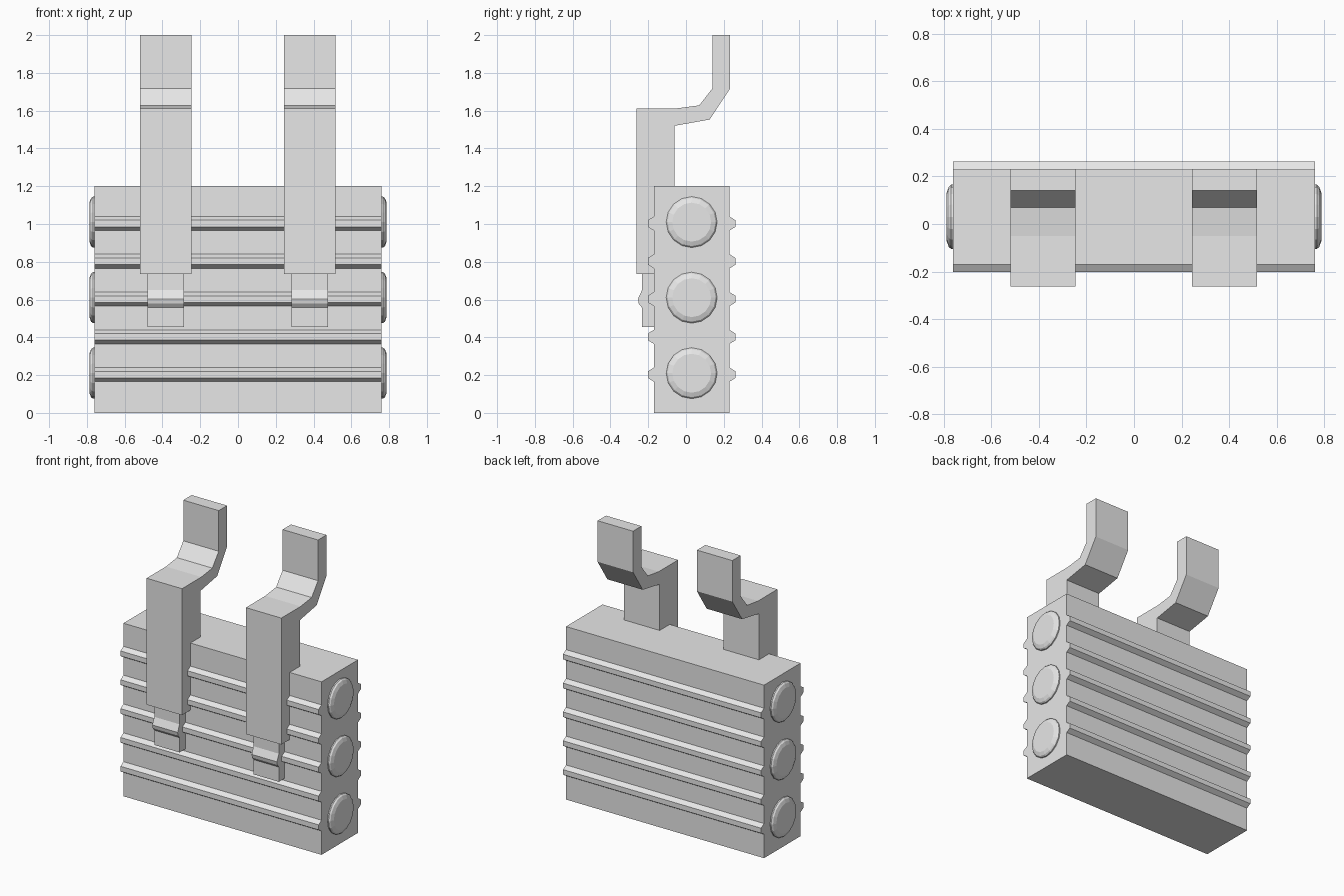
import bpy, bmesh, math

if "Cube" in bpy.data.objects:
    bpy.data.objects.remove(bpy.data.objects["Cube"])

grey = bpy.data.materials.new("light_grey")
grey.diffuse_color = (0.8, 0.8, 0.8, 1)
grey.use_nodes = True
grey.node_tree.nodes["Principled BSDF"].inputs["Base Color"].default_value = grey.diffuse_color


def finish(name, bm):
    bmesh.ops.recalc_face_normals(bm, faces=bm.faces)
    mesh = bpy.data.meshes.new(name)
    bm.to_mesh(mesh)
    bm.free()
    mesh.materials.append(grey)
    obj = bpy.data.objects.new(name, mesh)
    bpy.context.collection.objects.link(obj)
    return obj


def extrude_x(name, profile, x0, x1):
    """Sweep a closed (y, z) profile from x0 to x1."""
    bm = bmesh.new()
    face = bm.faces.new([bm.verts.new((x0, y, z)) for y, z in profile])
    ext = bmesh.ops.extrude_face_region(bm, geom=[face])["geom"]
    verts = [v for v in ext if isinstance(v, bmesh.types.BMVert)]
    bmesh.ops.translate(bm, vec=(x1 - x0, 0, 0), verts=verts)
    return finish(name, bm)


def knob(name, side, z, segments=16):
    """Stepped, bevelled round cap on an end wall."""
    bm = bmesh.new()
    rings = []
    for r, x in [(0.135, 0.75), (0.135, 0.768), (0.127, 0.778), (0.103, 0.787)]:
        rings.append([bm.verts.new((side * x,
                                    0.03 + r * math.cos(2 * math.pi * i / segments),
                                    z + r * math.sin(2 * math.pi * i / segments)))
                      for i in range(segments)])
    for a, b in zip(rings, rings[1:]):
        for i in range(segments):
            j = (i + 1) % segments
            bm.faces.new((a[i], a[j], b[j], b[i]))
    bm.faces.new(rings[0])
    bm.faces.new(rings[-1])
    return finish(name, bm)


# Main body with horizontal ribs on front and back
FRONT, BACK, RIB = -0.17, 0.23, 0.032
rib_steps = [(0, -0.035), (RIB, -0.015), (RIB, 0.02), (0, 0.04)]
back_edge = [(BACK + d, 0.2 * k + h) for k in range(1, 6) for d, h in rib_steps]
front_edge = [(FRONT - d, 0.2 * k + h) for k in range(1, 6) for d, h in rib_steps]
body = ([(FRONT, 0), (BACK, 0)] + back_edge + [(BACK, 1.2), (FRONT, 1.2)]
        + front_edge[::-1])
extrude_x("ribbed_body", body, -0.76, 0.76)

# Round caps on both ends
for side, label in ((-1, "left"), (1, "right")):
    for n, z in enumerate((0.21, 0.61, 1.01)):
        knob(f"end_cap_{label}_{n + 1}", side, z)

# Hooks with bent upper arms, and latch tabs beneath them
hook = [(-0.262, 0.735), (-0.262, 1.612), (-0.05, 1.612), (0.07, 1.628),
        (0.14, 1.718), (0.14, 2.0), (0.232, 2.0), (0.232, 1.715),
        (0.125, 1.553), (-0.06, 1.52), (-0.06, 0.735)]
latch = [(-0.15, 0.455), (-0.233, 0.455), (-0.233, 0.557), (-0.25, 0.578),
         (-0.255, 0.602), (-0.233, 0.65), (-0.233, 0.75), (-0.15, 0.75)]
for x, label in ((-0.382, "left"), (0.38, "right")):
    extrude_x(f"hook_{label}", hook, x - 0.136, x + 0.136)
    extrude_x(f"latch_tab_{label}", latch, x - 0.097, x + 0.097)
